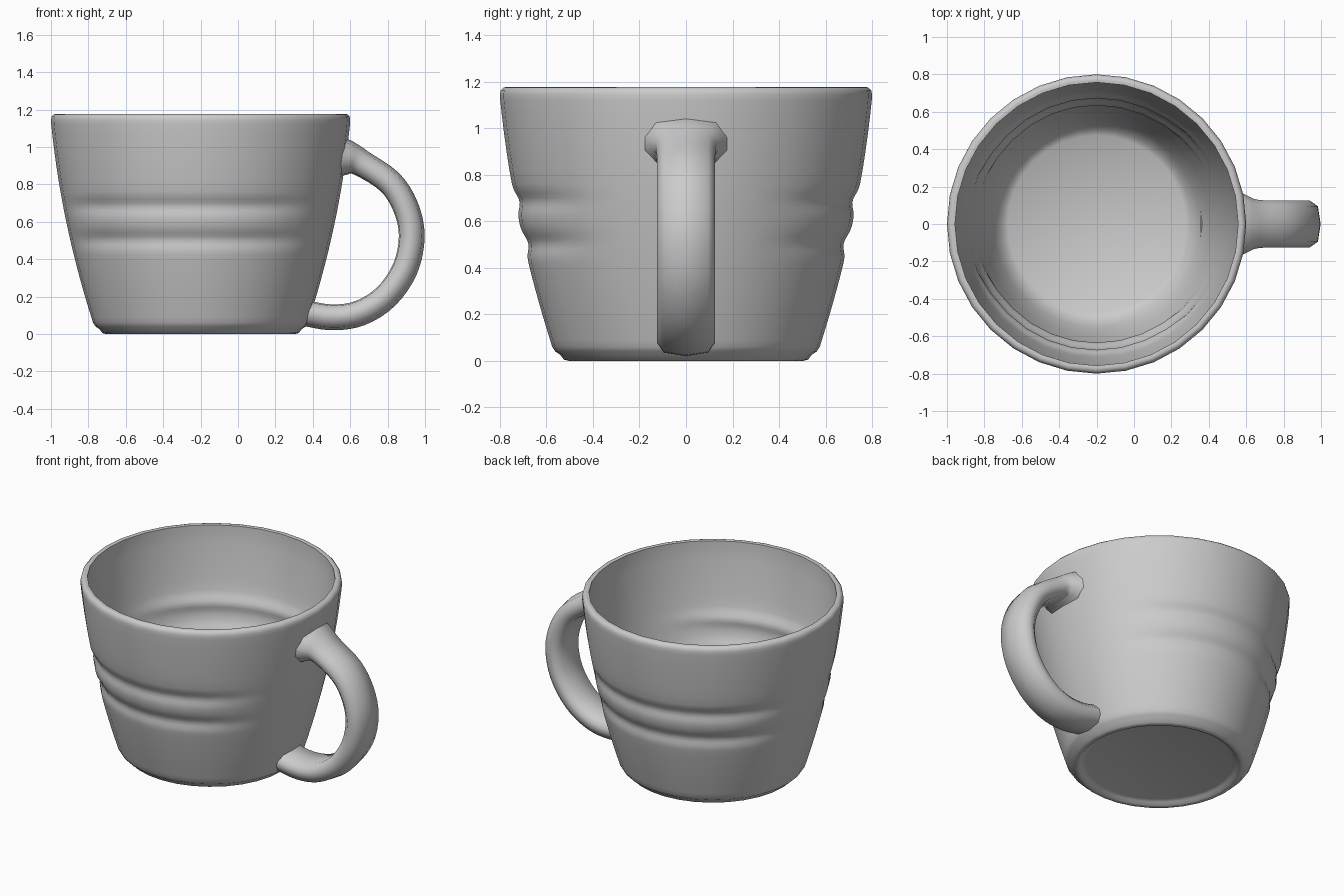
import bpy, bmesh, math
from mathutils import Vector

if "Cube" in bpy.data.objects:
    bpy.data.objects.remove(bpy.data.objects["Cube"])

CX = -0.2          # axis of the cup
SEG = 32


def make_object(name, rings, cap_start=True, cap_end=True):
    """Skin a list of closed rings into a smooth mesh object."""
    bm = bmesh.new()
    rows = [[bm.verts.new(p) for p in ring] for ring in rings]
    n = len(rows[0])
    for a, b in zip(rows, rows[1:]):
        for i in range(n):
            j = (i + 1) % n
            bm.faces.new((a[i], a[j], b[j], b[i]))
    if cap_start:
        bm.faces.new(rows[0][::-1])
    if cap_end:
        bm.faces.new(rows[-1])
    bmesh.ops.recalc_face_normals(bm, faces=bm.faces)
    mesh = bpy.data.meshes.new(name)
    bm.to_mesh(mesh)
    bm.free()
    obj = bpy.data.objects.new(name, mesh)
    bpy.context.collection.objects.link(obj)
    bpy.ops.object.select_all(action='DESELECT')
    obj.select_set(True)
    bpy.context.view_layer.objects.active = obj
    bpy.ops.object.shade_smooth_by_angle(angle=math.radians(50))
    return obj


def wall_radius(z):
    return 0.555 + 0.335 * z - 0.105 * z * z


def smoothstep(a, b, x):
    t = min(1, max(0, (x - a) / (b - a)))
    return t * t * (3 - 2 * t)


def groove(z, ang):
    """Two finger grooves that fade out at the handle and opposite it."""
    a = abs(math.degrees(math.atan2(math.sin(ang), math.cos(ang))))
    fade = smoothstep(32, 62, a) * (1 - smoothstep(138, 170, a))
    dip = sum(math.exp(-((z - c) / 0.042) ** 2) for c in (0.685, 0.505))
    return -0.02 * fade * dip


# Cup: foot and underside, outer wall, rim, inner wall, floor
wall_z = [0.09, 0.15, 0.22, 0.3, 0.38] + [0.42 + 0.02 * i for i in range(18)] \
    + [0.82, 0.9, 0.98, 1.06, 1.12]
profile = [(0.45, 0.025), (0.475, 0.018), (0.49, 0.002), (0.505, 0.0),
           (0.525, 0.005), (0.54, 0.025), (0.562, 0.04), (0.575, 0.06)]
profile += [(wall_radius(z), z) for z in wall_z]
profile += [(0.8, 1.145), (0.796, 1.163), (0.785, 1.174), (0.772, 1.177), (0.757, 1.174)]
profile += [(wall_radius(z) - 0.042, z) for z in reversed(wall_z[2:])]
profile += [(0.552, 0.15), (0.532, 0.11), (0.505, 0.08), (0.475, 0.06)]

rings = []
for r, z in profile:
    ring = []
    for i in range(SEG):
        a = 2 * math.pi * i / SEG
        rr = r + groove(z, a)
        ring.append((CX + rr * math.cos(a), rr * math.sin(a), z))
    rings.append(ring)
make_object("cup", rings)

# Handle: flattened section swept along a curved path, flared at the top joint
path = [(0.545, 0.945), (0.60, 0.937), (0.66, 0.912), (0.81, 0.812), (0.895, 0.68),
        (0.928, 0.525), (0.893, 0.35), (0.79, 0.2), (0.65, 0.112), (0.5, 0.09),
        (0.345, 0.115)]
flare = [1.6, 1.3, 1.04] + [1.0] * 8
section = [(0.125, 0.012), (0.095, 0.055), (0, 0.07), (-0.095, 0.055), (-0.125, 0.012),
           (-0.125, -0.025), (-0.09, -0.062), (0, -0.068), (0.09, -0.062), (0.125, -0.025)]
knots = [Vector((x, z, f)) for (x, z), f in zip(path, flare)]
knots = [2 * knots[0] - knots[1]] + knots + [2 * knots[-1] - knots[-2]]

samples = []
STEPS = 4
for k in range(1, len(knots) - 2):
    p0, p1, p2, p3 = knots[k - 1:k + 3]
    for s in range(STEPS):
        t = s / STEPS
        samples.append(0.5 * (2 * p1 + (p2 - p0) * t + (2 * p0 - 5 * p1 + 4 * p2 - p3) * t ** 2
                              + (3 * p1 - p0 - 3 * p2 + p3) * t ** 3))
samples.append(knots[-2])

rings = []
for i, p in enumerate(samples):
    d = samples[min(i + 1, len(samples) - 1)] - samples[max(i - 1, 0)]
    normal = Vector((-d.y, d.x)).normalized()      # points outwards from the loop
    wide = 1 + (p.z - 1) * 0.75
    rings.append([(p.x + normal.x * v * p.z, u * wide, p.y + normal.y * v * p.z)
                  for u, v in section])
make_object("handle", rings)
